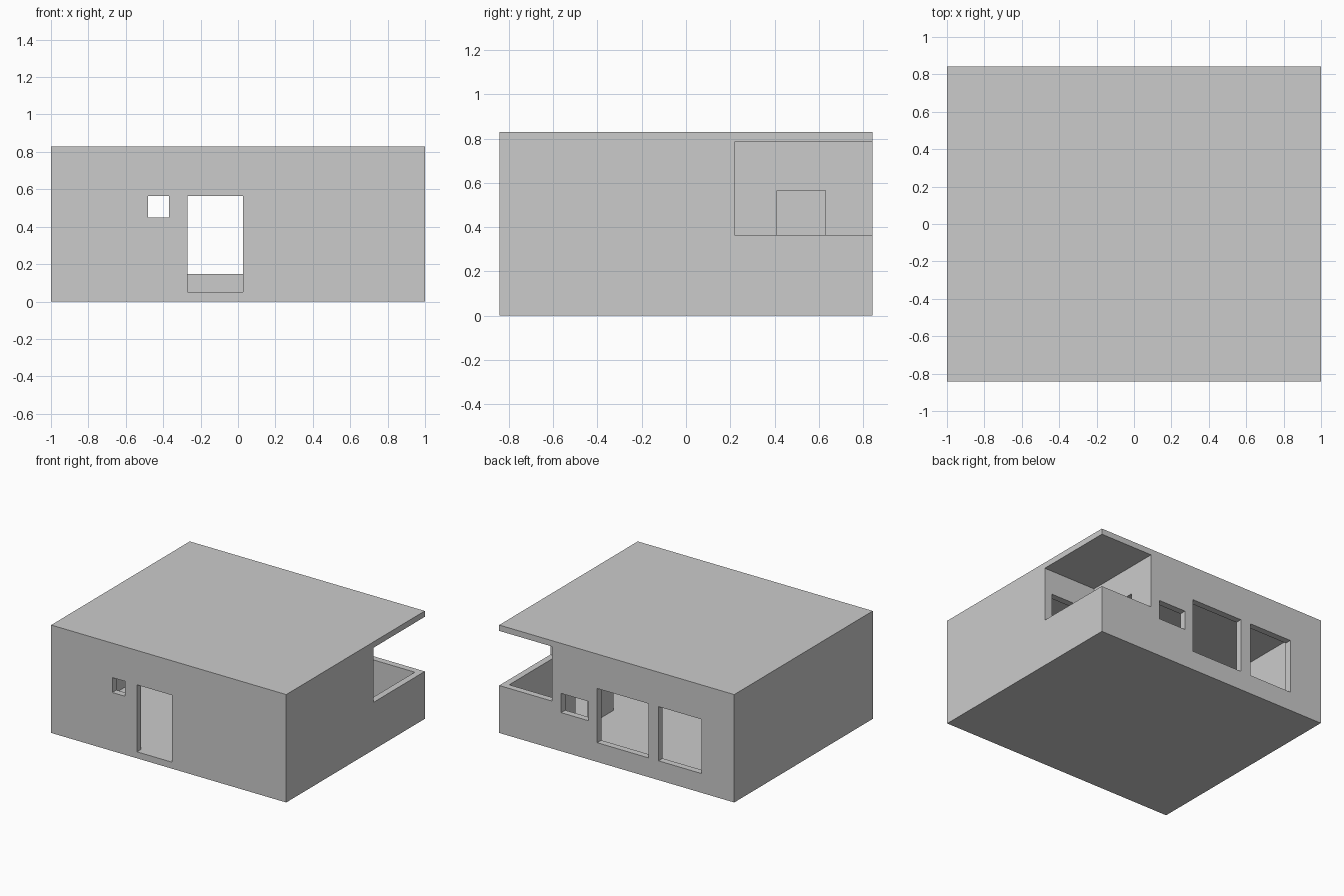
import bpy, bmesh
from mathutils import Vector

if "Cube" in bpy.data.objects:
    bpy.data.objects.remove(bpy.data.objects["Cube"])

X, Y, H = 1.0, 0.842, 0.83      # half width, half depth, height
T = 0.05                        # wall thickness
FLOOR, CEIL = 0.05, 0.785
PARAPET = 0.365                 # terrace parapet height
TX, TY = 0.55, 0.22             # terrace start in x and y
E = 0.1                         # cutter overshoot


def box(name, x0, x1, y0, y1, z0, z1):
    lo, hi = Vector((x0, y0, z0)), Vector((x1, y1, z1))
    bm = bmesh.new()
    bmesh.ops.create_cube(bm, size=1)
    for v in bm.verts:
        v.co = Vector([lo[i] + (v.co[i] + 0.5) * (hi[i] - lo[i]) for i in range(3)])
    mesh = bpy.data.meshes.new(name)
    bm.to_mesh(mesh)
    bm.free()
    obj = bpy.data.objects.new(name, mesh)
    bpy.context.collection.objects.link(obj)
    return obj


house = box("house_shell", -X, X, -Y, Y, 0, H)


def cut(name, *bounds):
    cutter = box(name, *bounds)
    cutter.hide_render = True
    cutter.display_type = 'WIRE'
    mod = house.modifiers.new(name, 'BOOLEAN')
    mod.operation = 'DIFFERENCE'
    mod.solver = 'EXACT'
    mod.object = cutter


# L-shaped room and the terrace in the back right corner
cut("room_main", -X + T, TX - T, -Y + T, Y - T, FLOOR, CEIL)
cut("room_side", 0, X - T, -Y + T, TY - T, FLOOR, CEIL)
cut("terrace", TX, X - T, TY, Y - T, FLOOR, CEIL)
cut("terrace_opening", TX, X + E, TY, Y + E, PARAPET, CEIL)

# front wall: door and small window
front = (-Y - E, -Y + T + 0.02)
cut("front_door", -0.27, 0.027, *front, FLOOR, 0.565)
cut("front_window", -0.48, -0.37, *front, 0.45, 0.565)

# back wall: three windows (x start, x end, sill, head)
back = (Y - T - 0.02, Y + E)
for i, (x0, x1, z0, z1) in enumerate([(0.24, 0.473, 0.297, 0.445),
                                      (-0.27, 0.166, 0.148, 0.565),
                                      (-0.722, -0.356, 0.148, 0.565)]):
    cut(f"back_window_{i + 1}", x0, x1, *back, z0, z1)

# door and wide opening from the room to the terrace
cut("terrace_door", TX - T - 0.02, TX + 0.02, 0.41, 0.63, FLOOR, 0.565)
cut("terrace_window", 0.564, 0.936, TY - T - 0.02, TY + 0.02, FLOOR, 0.6)
